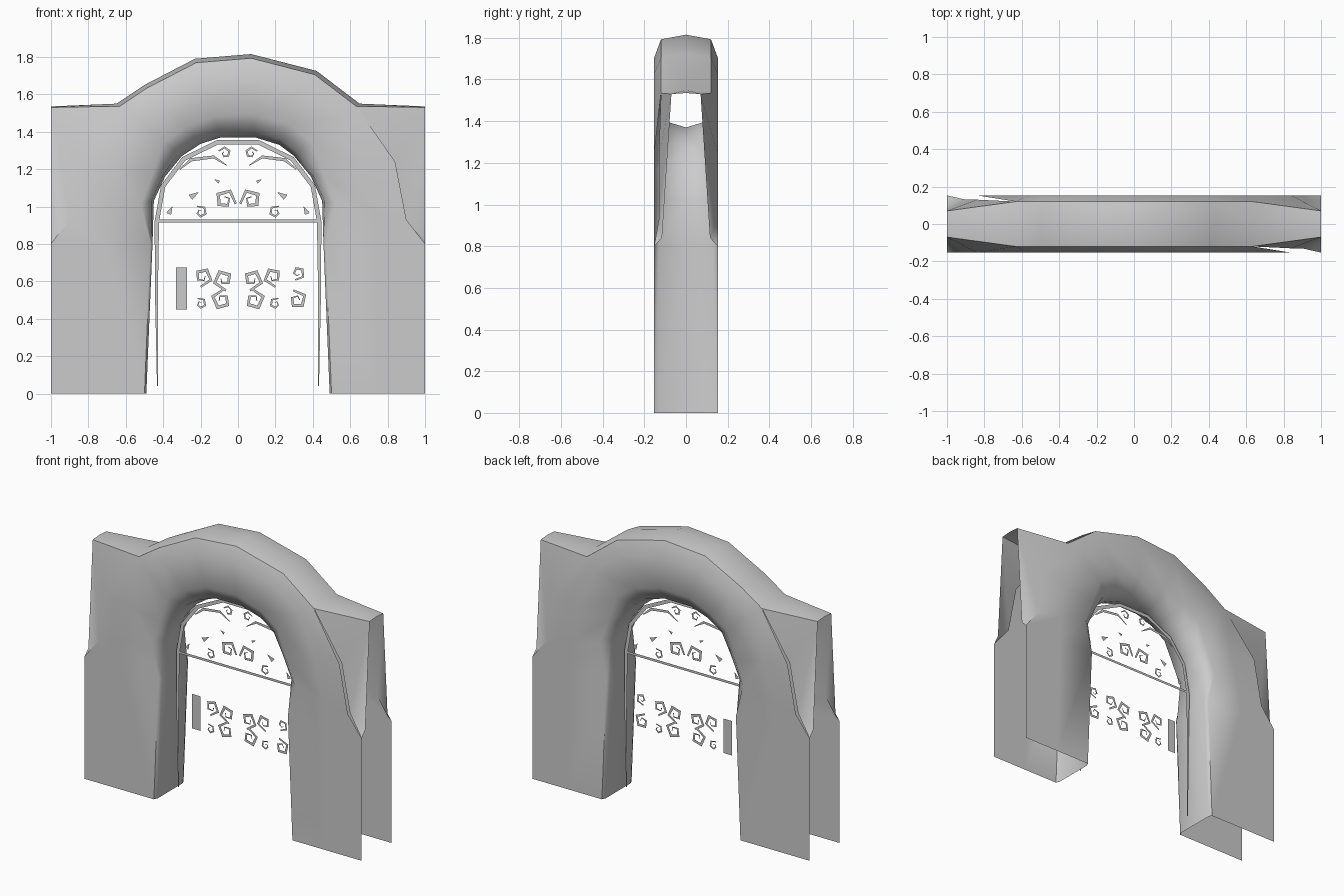
import bpy, bmesh, math
from mathutils import Vector

if "Cube" in bpy.data.objects:
    bpy.data.objects.remove(bpy.data.objects["Cube"], do_unlink=True)

stone = bpy.data.materials.new("light_grey")
stone.use_nodes = True
stone.diffuse_color = (0.6, 0.6, 0.6, 1)
stone.node_tree.nodes["Principled BSDF"].inputs["Base Color"].default_value = (0.6, 0.6, 0.6, 1)


def finish(bm, name, smooth=False):
    mesh = bpy.data.meshes.new(name)
    bm.to_mesh(mesh)
    bm.free()
    obj = bpy.data.objects.new(name, mesh)
    bpy.context.collection.objects.link(obj)
    mesh.materials.append(stone)
    if smooth:
        bpy.ops.object.select_all(action='DESELECT')
        obj.select_set(True)
        bpy.context.view_layer.objects.active = obj
        bpy.ops.object.shade_smooth_by_angle(angle=math.radians(50))
    return obj


# Arch shell: each station runs from the opening (x, z) to the outside (x, z)
LEG = [(0, 0), (0, .13), (.02, .153), (.5, .153), (1, .153)]
SPRING = [(0, 0), (.03, .11), (.15, .153), (.6, .153), (1, .153)]
TUBE = [(0, 0), (.06, .09), (.27, .153), (.75, .153), (.95, .12), (1, 0)]
STATIONS = [
    (LEG, (-.49, 0), (-1, 0)),
    (LEG, (-.457, .8), (-1, .8)),
    (SPRING, (-.45, 1.03), (-.9, .93)),
    (SPRING, (-.39, 1.16), (-.84, 1.24)),
    (TUBE, (-.3, 1.27), (-.65, 1.55)),
    (TUBE, (-.2, 1.335), (-.5, 1.65)),
    (TUBE, (-.09, 1.37), (-.23, 1.79)),
    (TUBE, (.09, 1.37), (.07, 1.815)),
    (TUBE, (.22, 1.33), (.42, 1.725)),
    (TUBE, (.3, 1.27), (.65, 1.55)),
    (SPRING, (.39, 1.16), (.84, 1.24)),
    (SPRING, (.45, 1.03), (.9, .93)),
    (LEG, (.457, .8), (1, .8)),
    (LEG, (.49, 0), (1, 0)),
]
bm = bmesh.new()
for side in (-1, 1):
    rings = []
    for profile, a, b in STATIONS:
        a, b = Vector(a), Vector(b)
        ring = []
        for t, y in profile:
            p = a.lerp(b, t)
            ring.append(bm.verts.new((p.x, side * y, p.y)))
        rings.append(ring)
    for r, s in zip(rings, rings[1:]):
        for i in range(min(len(r), len(s)) - 1):
            bm.faces.new((r[i], r[i + 1], s[i + 1], s[i]))
    # Tapered wings that carry the shell out to the open ends
    for end, order in ((-1, rings), (1, rings[::-1])):
        low, mid, high, top = order[1][4], order[2][4], order[3][4], order[4][4]
        crown = order[4][5]
        if end * side < 0:   # these two wings tuck in behind the arch
            mid, high = [bm.verts.new((v.co.x, v.co.y * .85, v.co.z)) for v in (mid, high)]
        foot = bm.verts.new((end, side * .115, .84))
        tip = bm.verts.new((end, side * .07, 1.53))
        ridge = bm.verts.new((end, 0, 1.535))
        for tri in ((low, foot, mid), (foot, tip, mid), (mid, tip, high), (high, tip, top)):
            bm.faces.new(tri)
        bm.faces.new((tip, ridge, crown, top))
bmesh.ops.remove_doubles(bm, verts=bm.verts, dist=.0005)
bmesh.ops.recalc_face_normals(bm, faces=bm.faces)
finish(bm, "arch_shell", True)


# Flat metalwork in the middle plane
def ribbon(bm, pts, widths):
    pts = [Vector(p) for p in pts]
    last = len(pts) - 1
    prev = None
    for i, p in enumerate(pts):
        d = (pts[min(i + 1, last)] - pts[max(i - 1, 0)]).normalized()
        off = Vector((-d.y, d.x)) * widths[i] / 2
        pair = [bm.verts.new((q.x, 0, q.y)) for q in (p + off, p - off)]
        if prev:
            bm.faces.new((prev[0], prev[1], pair[1], pair[0]))
        prev = pair


def curl(bm, cx, cz, r, start, turn, flip=1):
    n = 6
    pts, widths = [], []
    for i in range(n + 1):
        f = i / n
        a = math.radians(start + turn * f)
        rad = r * (1 - .72 * f)
        pts.append((flip * (cx + rad * math.cos(a)), cz + rad * math.sin(a)))
        widths.append(r * (.08 + .3 * math.sin(math.pi * min(1, f + .12))))
    ribbon(bm, pts, widths)


def leaf(bm, cx, cz, r, angle, flip):
    corners = []
    for da, k in ((0, 1), (130, .7), (215, .7)):
        a = math.radians(angle + da)
        corners.append(bm.verts.new((flip * (cx + k * r * math.cos(a)), 0, cz + k * r * math.sin(a))))
    bm.faces.new(corners)


def flat(bm, name):
    bmesh.ops.recalc_face_normals(bm, faces=bm.faces)
    for f in bm.faces:
        if f.normal.y > 0:
            f.normal_flip()
    finish(bm, name)


# Door frame and crossbar
half = [(-.43, .04), (-.436, .5), (-.434, .92), (-.4, 1.11), (-.29, 1.255), (-.11, 1.343)]
half_w = [.006, .014, .024, .024, .024, .024]
bm = bmesh.new()
ribbon(bm, half + [(-x, z) for x, z in half[::-1]], half_w + half_w[::-1])
ribbon(bm, [(-.44, .922), (.44, .922)], [.016, .016])
flat(bm, "gate_frame")

# Scrollwork above the crossbar
bm = bmesh.new()
for flip in (-1, 1):
    curl(bm, .07, 1.035, .062, 200, -480, flip)
    curl(bm, .2, .97, .036, 60, 420, flip)
    curl(bm, .07, 1.285, .035, 20, 400, flip)
    stroke = [(.31, 1.2), (.25, 1.25), (.13, 1.265), (.06, 1.22)]
    ribbon(bm, [(flip * x, z) for x, z in stroke], [.006, .018, .016, .004])
    leaf(bm, .24, 1.06, .035, 150, flip)
    leaf(bm, .365, .975, .03, 120, flip)
    leaf(bm, .11, 1.135, .02, 30, flip)
flat(bm, "upper_scrollwork")

# Scrollwork below it, with an extra pair on one side and a plate on the other
bm = bmesh.new()
for flip in (-1, 1):
    curl(bm, .075, .61, .06, 260, 480, flip)
    curl(bm, .19, .625, .055, 280, -470, flip)
    curl(bm, .085, .5, .06, 100, -480, flip)
    curl(bm, .2, .48, .033, 60, 420, flip)
curl(bm, .32, .645, .04, 250, 440)
curl(bm, .315, .5, .055, 110, -470)
flat(bm, "lower_scrollwork")

bm = bmesh.new()
ribbon(bm, [(-.302, .45), (-.302, .675)], [.06, .06])
flat(bm, "latch_plate")
